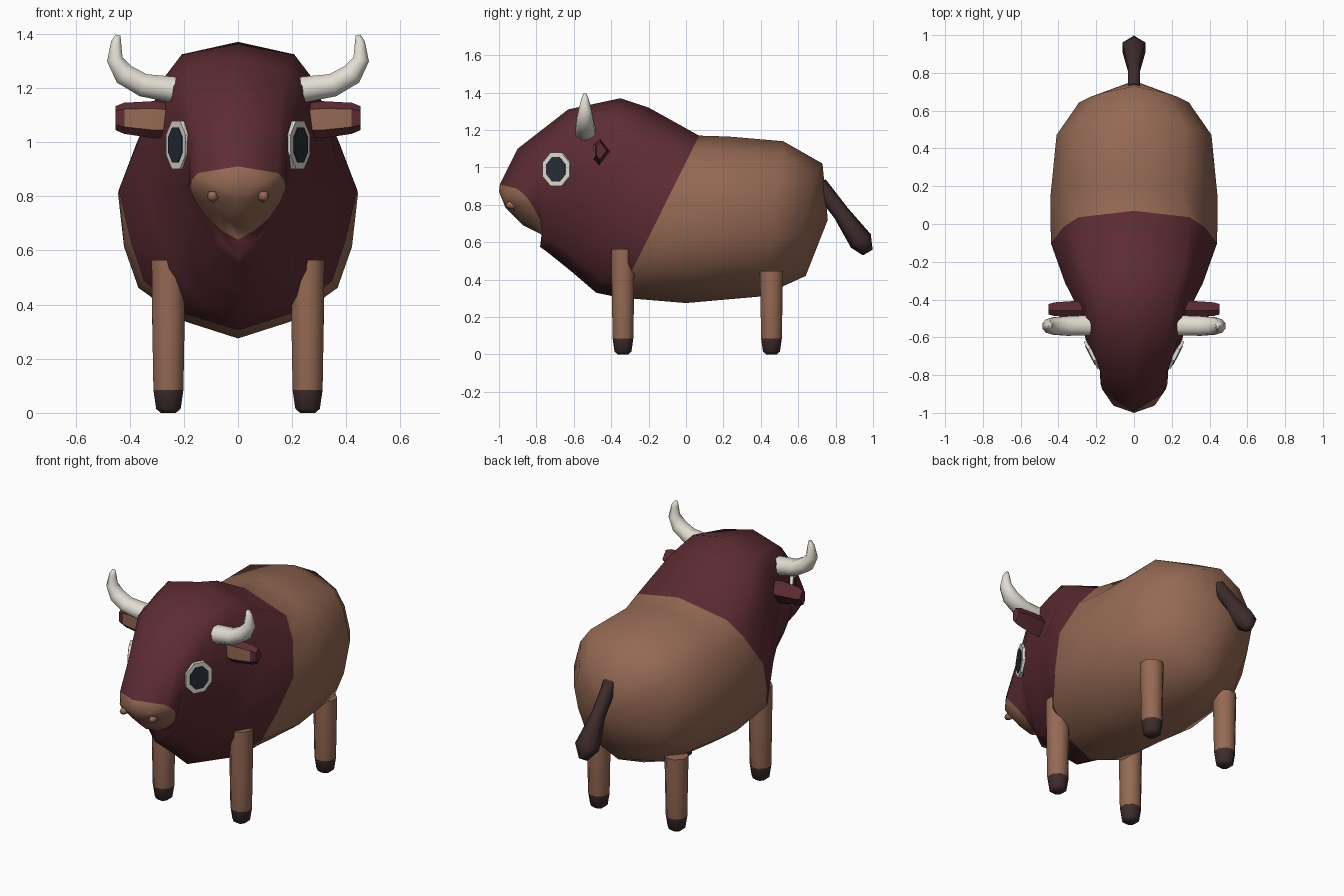
import bpy, bmesh, math
from mathutils import Vector

cube = bpy.data.objects.get("Cube")
if cube:
    bpy.data.objects.remove(cube, do_unlink=True)


def material(name, rgb):
    m = bpy.data.materials.new(name)
    m.use_nodes = True
    m.diffuse_color = (*rgb, 1)
    b = m.node_tree.nodes["Principled BSDF"]
    b.inputs["Base Color"].default_value = (*rgb, 1)
    b.inputs["Roughness"].default_value = 0.8
    return m


MAROON = material("maroon", (0.108, 0.025, 0.033))
BROWN = material("brown", (0.302, 0.142, 0.089))
DARK = material("dark_brown", (0.05, 0.025, 0.025))
IVORY = material("ivory", (0.76, 0.72, 0.64))
BLACK = material("eye_black", (0.022, 0.025, 0.04))


def loft(name, rings, mats, pick, poles=(None, None), angle=70):
    """Skin closed rings; pick(band, side) gives the material slot (band -1 and last are the ends)."""
    bm = bmesh.new()
    vs = [[bm.verts.new(p) for p in r] for r in rings]
    n = len(vs[0])
    for b in range(len(vs) - 1):
        for i in range(n):
            j = (i + 1) % n
            f = bm.faces.new((vs[b][i], vs[b][j], vs[b + 1][j], vs[b + 1][i]))
            f.material_index = pick(b, i)
    for ring, pole, b in ((vs[0], poles[0], -1), (vs[-1], poles[1], len(vs) - 1)):
        if pole is None:
            bm.faces.new(ring).material_index = pick(b, 0)
        else:
            c = bm.verts.new(pole)
            for i in range(n):
                bm.faces.new((ring[i], ring[(i + 1) % n], c)).material_index = pick(b, i)
    bmesh.ops.recalc_face_normals(bm, faces=bm.faces)
    me = bpy.data.meshes.new(name)
    bm.to_mesh(me)
    bm.free()
    for m in mats:
        me.materials.append(m)
    ob = bpy.data.objects.new(name, me)
    bpy.context.collection.objects.link(ob)
    bpy.ops.object.select_all(action='DESELECT')
    ob.select_set(True)
    bpy.context.view_layer.objects.active = ob
    bpy.ops.object.shade_smooth_by_angle(angle=math.radians(angle))


def tube(name, path, radii, sides, ref, mats, pick=lambda b, i: 0, angle=70):
    """Tube along a path; each radius is (along ref, across ref)."""
    pts, ref, rings = [Vector(p) for p in path], Vector(ref), []
    for k, p in enumerate(pts):
        t = (pts[min(k + 1, len(pts) - 1)] - pts[max(k - 1, 0)]).normalized()
        side = t.cross(ref).normalized()
        ra, rb = radii[k]
        rings.append([p + ref * ra * math.cos(a) + side * rb * math.sin(a)
                      for a in (2 * math.pi * (i + 0.5) / sides for i in range(sides))])
    loft(name, rings, mats, pick, angle=angle)


# Half profiles as (share of height down from the top, share of half width)
RUMP = [(0, 0), (.08, .56), (.2, .81), (.4, 1), (.62, .95), (.79, .83), (.93, .44), (1, 0)]
BODY = [(0, 0), (.08, .67), (.2, .86), (.4, 1), (.62, .95), (.79, .83), (.93, .43), (1, 0)]
MANE = [(0, 0), (.08, .67), (.2, .85), (.4, 1), (.62, .90), (.79, .79), (.93, .44), (1, 0)]
CHEST = [(0, 0), (.08, .72), (.2, .88), (.4, 1), (.62, .87), (.79, .65), (.93, .36), (1, 0)]
HEAD = [(0, 0), (.05, .72), (.14, .94), (.42, 1), (.62, .90), (.79, .65), (.92, .34), (1, 0)]
MUZZLE = [(0, 0), (.09, .83), (.18, .95), (.3, 1), (.5, .87), (.7, .66), (.88, .33), (1, 0)]


def section(prof, top, bottom, w, bow=0):
    """Tilted cross-section; bow moves its sides along y."""
    half = [(w * x, top[0] + (bottom[0] - top[0]) * t + bow * x,
             top[1] + (bottom[1] - top[1]) * t) for t, x in prof]
    return half + [(-x, y, z) for x, y, z in half[-2:0:-1]]


# Body and head from rump to muzzle
body_rings = [
    section(RUMP, (.73, 1.02), (.64, .42), .29, -.05),
    section(BODY, (.52, 1.14), (.40, .31), .41),
    section(RUMP, (.23, 1.165), (0, .275), .443),
    section(MANE, (.07, 1.17), (-.36, .305), .44),
    section(CHEST, (-.2, 1.32), (-.48, .33), .365),
    section(HEAD, (-.35, 1.37), (-.62, .45), .288),
    section(HEAD, (-.63, 1.31), (-.745, .55), .25, .04),
    section(MUZZLE, (-.9, 1.10), (-.78, .575), .18, .085),
    section(MUZZLE, (-.995, .91), (-.77, .64), .178, .085),
    section(MUZZLE, (-1.0, .87), (-.87, .69), .125, .03),
]
loft("body", body_rings, [BROWN, MAROON], lambda b, i: int(3 <= b <= 7),
     poles=((0, .758, .72), (0, -.965, .785)), angle=80)

# Tail with a flared tuft
tube("tail", [(0, .71, .91), (0, .83, .755), (0, .935, .607), (0, .972, .545)],
     [(.038, .045), (.038, .045), (.07, .064), (.022, .03)], 6, (1, 0, 0), [DARK])

for s, label in ((1, "left"), (-1, "right")):
    # Legs with dark hooves
    for end, y, top in (("front", -.337, .565), ("hind", .457, .445)):
        x = .257 * s
        tube(f"{label}_{end}_leg",
             [(x, y, 0), (x, y, .015), (x, y, .085), (x, y, .3), (x, y, top)],
             [(.03, .03), (.049, .049), (.06, .06), (.064, .064), (.067, .067)], 8,
             (1, 0, 0), [BROWN, DARK], lambda b, i: int(b < 2), angle=50)

    # Horn sweeping out and up
    tube(f"{label}_horn",
         [(.235 * s, -.537, 1.193), (.35 * s, -.54, 1.21), (.42 * s, -.54, 1.25),
          (.455 * s, -.54, 1.305), (.45 * s, -.54, 1.37), (.443 * s, -.54, 1.395)],
         [(.058, .052), (.056, .046), (.05, .044), (.038, .032), (.02, .02), (.008, .01)],
         8, (0, 1, 0), [IVORY])

    # Ear with a lighter front face
    sect = [(-.04, -.04), (-.04, .038), (-.005, .065), (.045, 0), (-.01, -.07)]
    spans = [(.2, 1.082, .85), (.31, 1.085, 1.02), (.42, 1.09, .85), (.453, 1.09, .65)]
    loft(f"{label}_ear",
         [[(x * s, -.453 + dy * k, z + dz * k) for dy, dz in sect] for x, z, k in spans],
         [MAROON, BROWN], lambda b, i: int(i == 0 and b in (0, 1)), angle=25)

    # Eye: octagonal rim plate and pupil plate facing out and forward
    n = Vector((.885 * s, -.45, 0)).normalized()
    c = Vector((.219 * s, -.69, .99))
    for part, mat, rh, rv, d0, d1 in (("eye_white", IVORY, .087, .096, -.02, .012),
                                      ("pupil", BLACK, .061, .07, .008, .016)):
        tube(f"{label}_{part}", [c + n * d0, c + n * d1], [(rv, rh)] * 2, 8,
             (0, 0, 1), [mat], angle=30)

    # Nostril bump
    tube(f"{label}_nostril",
         [(.088 * s, -.90, .80), (.095 * s, -.945, .80), (.098 * s, -.963, .80)],
         [(.025, .025), (.022, .022), (.013, .013)], 5, (0, 0, 1), [BROWN])
